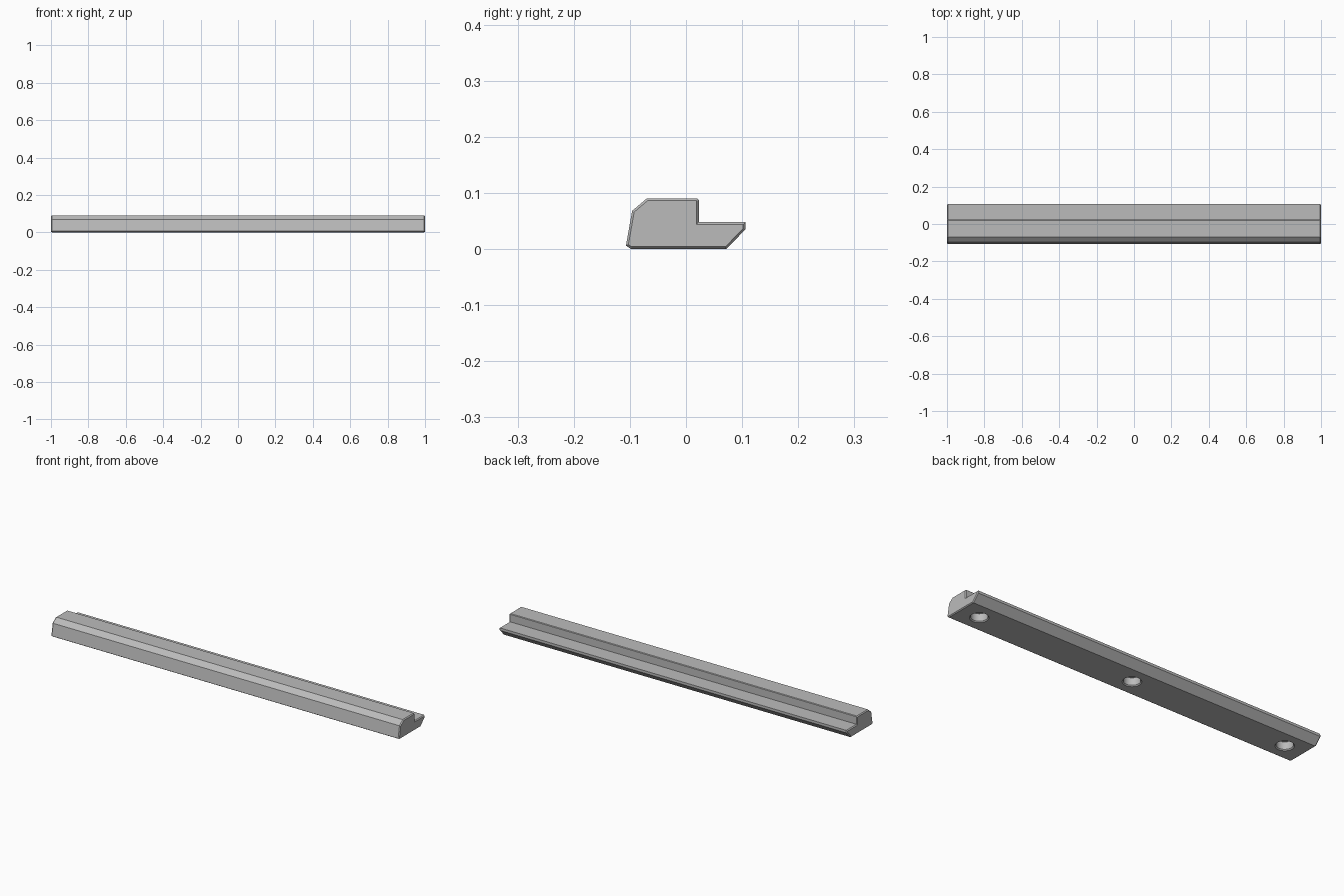
import bpy, bmesh
from math import radians

cube = bpy.data.objects.get("Cube")
if cube:
    bpy.data.objects.remove(cube, do_unlink=True)

grey = bpy.data.materials.new("mid_grey")
grey.use_nodes = True
colour = (0.5, 0.5, 0.5, 1)
grey.diffuse_color = colour
grey.node_tree.nodes["Principled BSDF"].inputs["Base Color"].default_value = colour

CHAMFER = 0.005
HALF = 1.0


def make_object(name, bm):
    bmesh.ops.recalc_face_normals(bm, faces=bm.faces[:])
    mesh = bpy.data.meshes.new(name)
    bm.to_mesh(mesh)
    bm.free()
    mesh.materials.append(grey)
    obj = bpy.data.objects.new(name, mesh)
    bpy.context.collection.objects.link(obj)
    return obj


# Stepped rail: cross-section (y, z) extruded along x
profile = [(-0.098, 0), (0.072, 0), (0.106, 0.035), (0.106, 0.048),
           (0.023, 0.048), (0.023, 0.087), (0.02, 0.09), (-0.07, 0.09),
           (-0.096, 0.068), (-0.107, 0.006)]
bm = bmesh.new()
start = bm.faces.new([bm.verts.new((CHAMFER - HALF, y, z)) for y, z in profile])
grown = bmesh.ops.extrude_face_region(bm, geom=[start], use_keep_orig=True)["geom"]
bmesh.ops.translate(bm, vec=(2 * (HALF - CHAMFER), 0, 0),
                    verts=[g for g in grown if isinstance(g, bmesh.types.BMVert)])
bmesh.ops.recalc_face_normals(bm, faces=bm.faces[:])

# Chamfered ends
ends = [f for f in bm.faces if abs(f.normal.x) > 0.9]
bmesh.ops.inset_individual(bm, faces=ends, thickness=0.004, depth=CHAMFER,
                           use_even_offset=True)
rail = make_object("rail", bm)


def hole_cutter(x):
    """Blind round hole with a chamfered rim, open at the underside."""
    bm = bmesh.new()
    sections = [(0.049, -0.005), (0.039, 0.005), (0.039, 0.043)]
    for (r1, z1), (r2, z2) in zip(sections, sections[1:]):
        bmesh.ops.create_cone(bm, cap_ends=False, segments=48, radius1=r1,
                              radius2=r2, depth=z2 - z1)
        new = [v for v in bm.verts if not v.tag]
        for v in new:
            v.co += type(v.co)((x, -0.014, (z1 + z2) / 2))
            v.tag = True
    bmesh.ops.remove_doubles(bm, verts=bm.verts[:], dist=0.0001)
    bmesh.ops.holes_fill(bm, edges=bm.edges[:], sides=0)
    cutter = make_object("hole_cutter", bm)
    cutter.hide_render = True
    return cutter


# Three holes in the underside
bpy.context.view_layer.objects.active = rail
for x in (-0.89, 0, 0.89):
    cutter = hole_cutter(x)
    cut = rail.modifiers.new("hole", 'BOOLEAN')
    cut.operation = 'DIFFERENCE'
    cut.solver = 'EXACT'
    cut.object = cutter
    bpy.ops.object.modifier_apply(modifier=cut.name)
    bpy.data.objects.remove(cutter, do_unlink=True)

bpy.ops.object.select_all(action='DESELECT')
rail.select_set(True)
bpy.ops.object.shade_smooth_by_angle(angle=radians(20))
